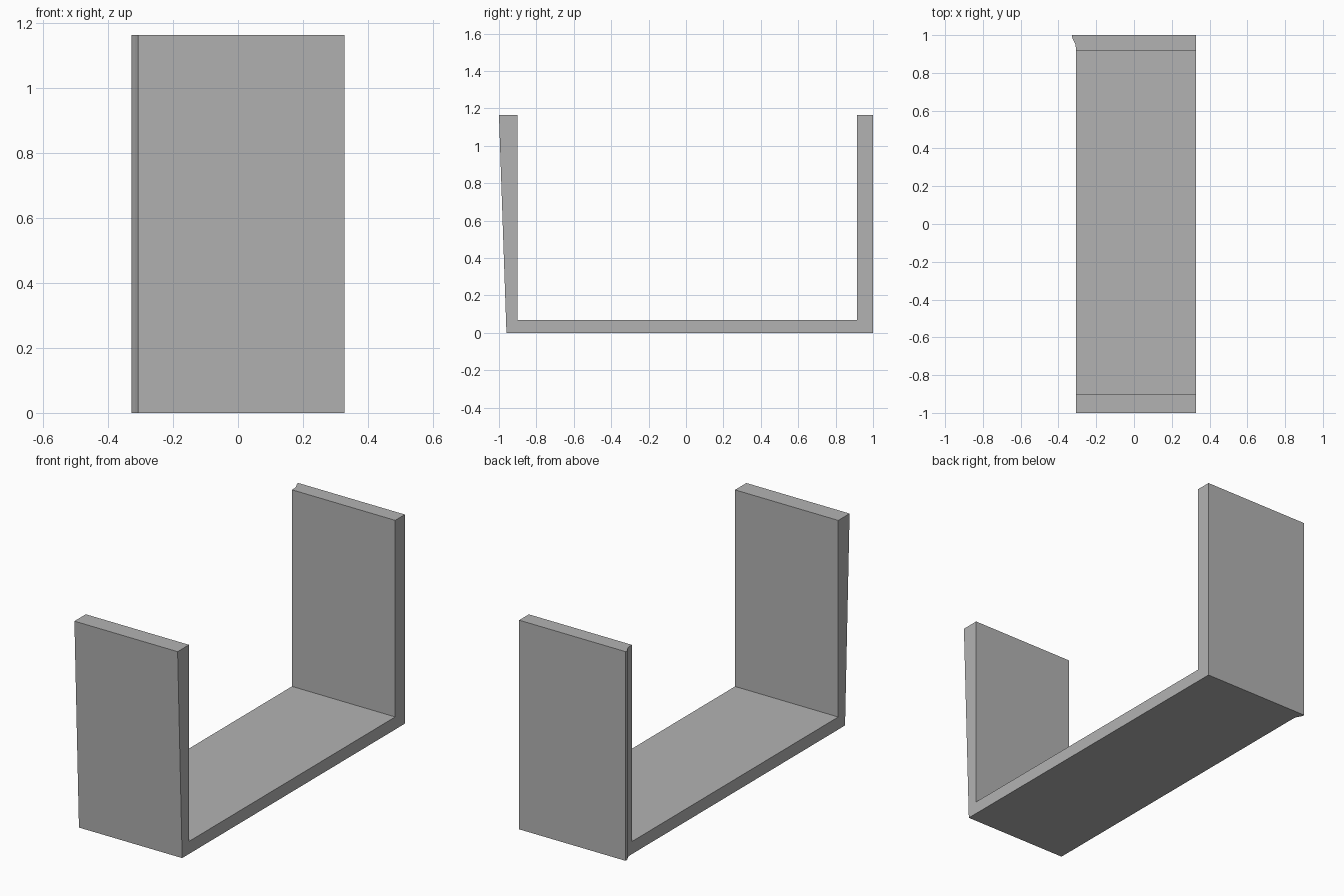
import bpy
import bmesh
from mathutils import Vector

cube = bpy.data.objects.get("Cube")
if cube:
    bpy.data.objects.remove(cube, do_unlink=True)

# Single flat grey
grey = bpy.data.materials.new("plain grey")
grey.use_nodes = True
colour = (0.45, 0.45, 0.45, 1)
grey.diffuse_color = colour
grey.node_tree.nodes["Principled BSDF"].inputs["Base Color"].default_value = colour

HEIGHT = 1.165
RIGHT, LEFT = -0.308, 0.328


def extrude_profile(name, points, direction):
    """Sweep a closed flat outline straight along a direction."""
    bm = bmesh.new()
    face = bm.faces.new([bm.verts.new(p) for p in points])
    swept = bmesh.ops.extrude_face_region(bm, geom=[face])["geom"]
    verts = [g for g in swept if isinstance(g, bmesh.types.BMVert)]
    bmesh.ops.translate(bm, verts=verts, vec=Vector(direction))
    bmesh.ops.recalc_face_normals(bm, faces=bm.faces)
    mesh = bpy.data.meshes.new(name)
    bm.to_mesh(mesh)
    bm.free()
    mesh.materials.append(grey)
    obj = bpy.data.objects.new(name, mesh)
    bpy.context.collection.objects.link(obj)
    return obj


# U-shaped channel: tapered front wall, floor and straight back wall
channel = [(-0.96, 0), (1, 0), (1, HEIGHT), (0.915, HEIGHT),
           (0.915, 0.07), (-0.9, 0.07), (-0.9, HEIGHT), (-1, HEIGHT)]
extrude_profile("channel", [(RIGHT, y, z) for y, z in channel],
                (LEFT - RIGHT, 0, 0))

# Small flared lip along the right edge of the back wall
lip = [(RIGHT, 0.935), (-0.311, 0.953), (-0.318, 0.968), (-0.325, 0.98),
       (-0.328, 0.99), (-0.328, 1), (RIGHT, 1)]
extrude_profile("back_wall_lip", [(x, y, 0) for x, y in lip], (0, 0, HEIGHT))
